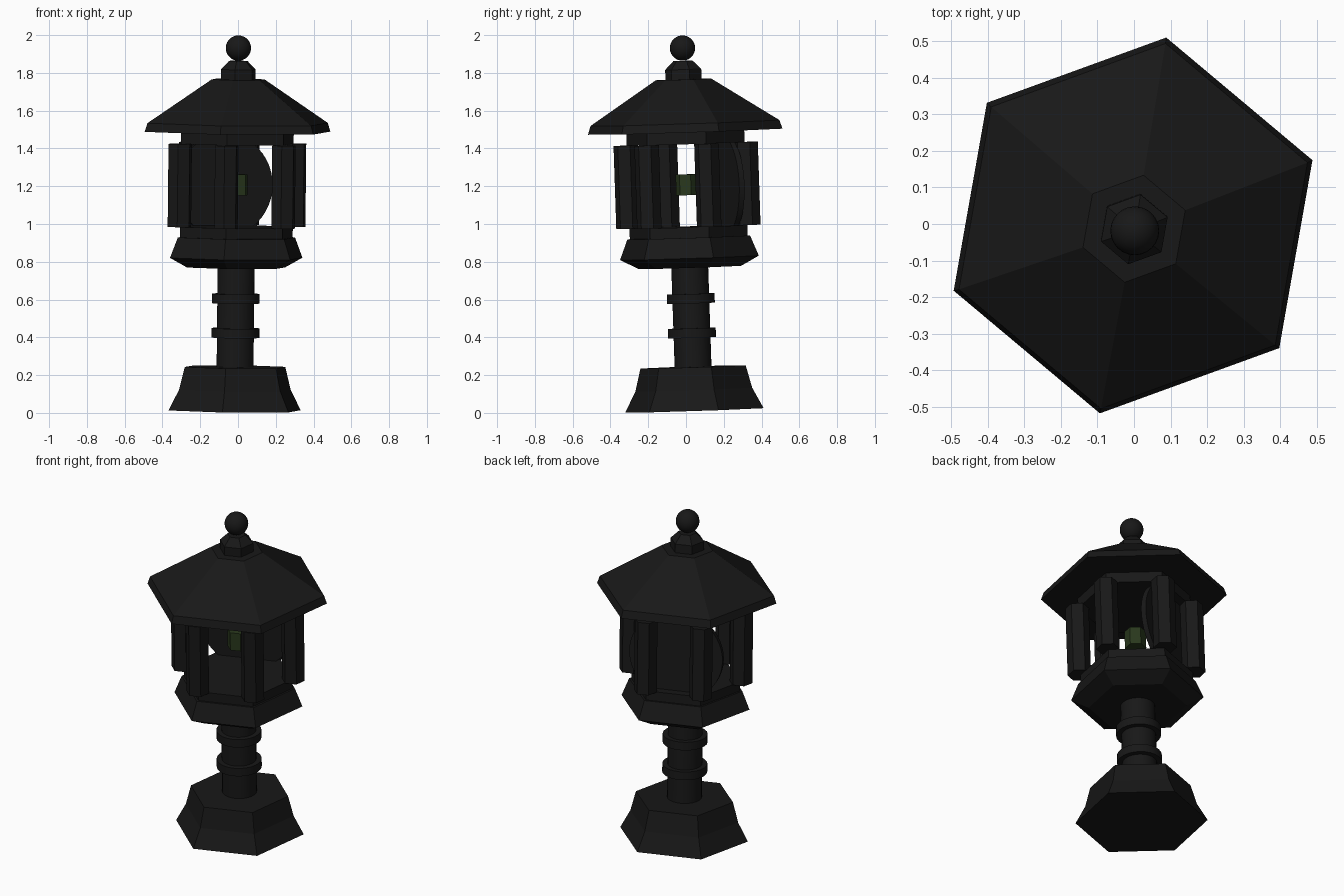
import bpy, bmesh
from math import radians, cos, sin, pi
from mathutils import Matrix, Vector, Euler

if "Cube" in bpy.data.objects:
    bpy.data.objects.remove(bpy.data.objects["Cube"])

# The whole lantern leans slightly
LEAN = Matrix.Translation((-0.018, 0.045, 0.0135)) @ Euler((radians(1.9), radians(0.6), 0)).to_matrix().to_4x4()
TURN = radians(20)  # hexagon corners sit at 20 + 60k degrees


def material(name, colour):
    m = bpy.data.materials.new(name)
    m.diffuse_color = colour
    m.use_nodes = True
    m.node_tree.nodes["Principled BSDF"].inputs["Base Color"].default_value = m.diffuse_color
    return m


STONE = material("dark_stone", (0.009, 0.009, 0.009, 1))
GREEN = material("green_glow", (0.022, 0.04, 0.012, 1))


def finish(name, bm, mat=STONE, smooth=False):
    bmesh.ops.recalc_face_normals(bm, faces=bm.faces[:])
    bm.transform(LEAN)
    mesh = bpy.data.meshes.new(name)
    bm.to_mesh(mesh)
    bm.free()
    mesh.materials.append(mat)
    ob = bpy.data.objects.new(name, mesh)
    bpy.context.collection.objects.link(ob)
    if smooth:
        bpy.ops.object.select_all(action='DESELECT')
        ob.select_set(True)
        bpy.context.view_layer.objects.active = ob
        bpy.ops.object.shade_smooth_by_angle(angle=radians(35))
    return ob


def turned(name, profile, sides=6, at=None, turn=TURN, mat=STONE, smooth=False):
    """Stack of regular polygons from (radius, height) pairs, capped at both ends."""
    bm = bmesh.new()
    at = at or Matrix()
    rings = []
    for r, z in profile:
        rings.append([bm.verts.new(at @ Vector((r * cos(turn + 2 * pi * i / sides),
                                                r * sin(turn + 2 * pi * i / sides), z)))
                      for i in range(sides)])
    for a, b in zip(rings, rings[1:]):
        for i in range(sides):
            j = (i + 1) % sides
            bm.faces.new((a[i], a[j], b[j], b[i]))
    bm.faces.new(rings[0][::-1])
    bm.faces.new(rings[-1])
    return finish(name, bm, mat, smooth)


# Foot and shaft
turned("base", [(0.372, 0), (0.314, 0.11), (0.283, 0.23)])
turned("shaft", [(0.098, 0.22), (0.098, 0.77)], 24, smooth=True)
for k, z in enumerate((0.41, 0.592)):
    turned(f"shaft_ring_{k}", [(0.127, z - 0.025), (0.127, z + 0.025)], 24, smooth=True)

# Platform and the floor and ceiling of the light chamber
turned("platform", [(0.276, 0.757), (0.373, 0.808), (0.33, 0.916)])
turned("chamber_floor", [(0.317, 0.90), (0.317, 0.972)])
turned("chamber_ceiling", [(0.317, 1.412), (0.317, 1.48)])

# Six hexagonal pillars
for k in range(6):
    a = TURN + k * pi / 3
    turned(f"pillar_{k}", [(0.066, 0.972), (0.066, 1.412)],
           at=Matrix.Translation((0.322 * cos(a), 0.322 * sin(a), 0)))

# Round panel closing the back of the chamber
a = radians(110)
turned("back_disc", [(0.272, -0.015), (0.272, 0.015)], 48, turn=0, smooth=True,
       at=Matrix.Translation((0.21 * cos(a), 0.21 * sin(a), 1.185))
       @ Matrix.Rotation(a, 4, 'Z') @ Matrix.Rotation(pi / 2, 4, 'Y'))

# Light
turned("light", [(0.06, 1.14), (0.06, 1.25)], mat=GREEN)

# Roof and finial
turned("roof", [(0.523, 1.476), (0.508, 1.522), (0.149, 1.753)])
turned("finial_base", [(0.097, 1.74), (0.097, 1.806), (0.052, 1.851)])
bm = bmesh.new()
bmesh.ops.create_uvsphere(bm, u_segments=24, v_segments=14, radius=0.067,
                          matrix=Matrix.Translation((0, 0, 1.919)))
finish("finial_ball", bm, smooth=True)
